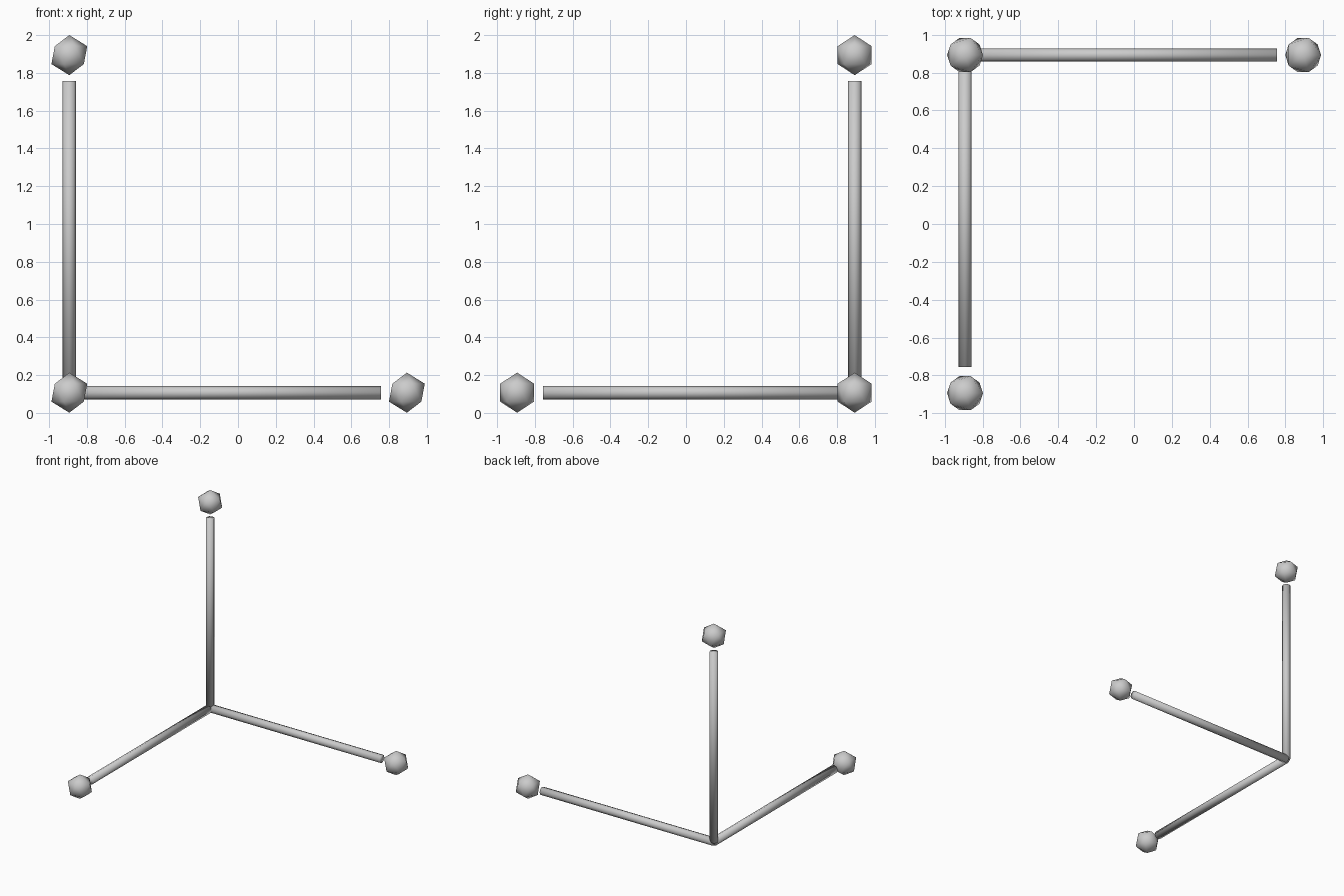
import bpy
from math import pi
from mathutils import Vector

if "Cube" in bpy.data.objects:
    bpy.data.objects.remove(bpy.data.objects["Cube"])

ORIGIN = Vector((-0.893, 0.893, 0.107))   # shared corner of the three rods
ROD_R, ROD_LEN = 0.035, 1.65
BALL_R, BALL_DIST = 0.106, 1.787

grey = bpy.data.materials.new("light_grey")
grey.diffuse_color = (0.6, 0.6, 0.6, 1)
grey.use_nodes = True
grey.node_tree.nodes["Principled BSDF"].inputs["Base Color"].default_value = grey.diffuse_color


def finish(name):
    ob = bpy.context.object
    ob.name = name
    ob.data.materials.append(grey)
    bpy.ops.object.shade_smooth()


# One rod and one end ball per axis
axes = {
    "right": (Vector((1, 0, 0)), (0, pi / 2, 0)),
    "front": (Vector((0, -1, 0)), (pi / 2, 0, 0)),
    "up": (Vector((0, 0, 1)), (0, 0, 0)),
}
for name, (direction, rotation) in axes.items():
    bpy.ops.mesh.primitive_cylinder_add(
        vertices=8, radius=ROD_R, depth=ROD_LEN,
        location=ORIGIN + direction * ROD_LEN / 2, rotation=rotation)
    finish(name + "_rod")
    # End ball: a plain icosahedron, upright on every axis
    bpy.ops.mesh.primitive_ico_sphere_add(
        subdivisions=1, radius=BALL_R, location=ORIGIN + direction * BALL_DIST)
    finish(name + "_ball")
